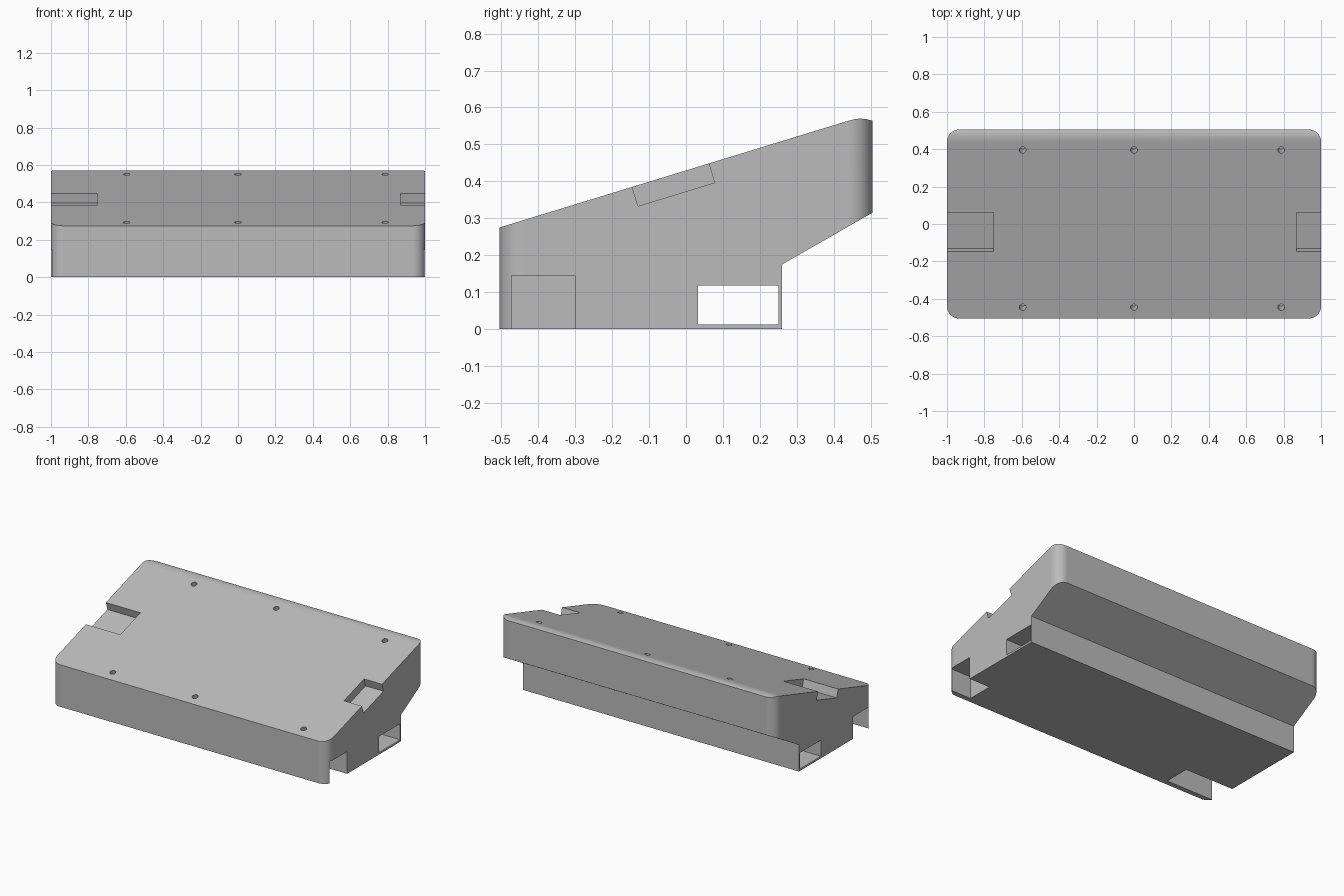
import bpy, bmesh, math
from mathutils import Matrix, Vector

cube = bpy.data.objects.get("Cube")
if cube:
    bpy.data.objects.remove(cube, do_unlink=True)

grey = bpy.data.materials.new("plain grey")
grey.use_nodes = True
COLOR = (0.5, 0.5, 0.5, 1)
grey.diffuse_color = COLOR
grey.node_tree.nodes["Principled BSDF"].inputs["Base Color"].default_value = COLOR

SLOPE = 0.306                      # rise of the sloping top
TILT = math.atan(SLOPE)


def top_z(y):
    return 0.275 + SLOPE * (y + 0.505)


def add_object(name, bm):
    bmesh.ops.recalc_face_normals(bm, faces=bm.faces[:])
    mesh = bpy.data.meshes.new(name)
    bm.to_mesh(mesh)
    bm.free()
    mesh.materials.append(grey)
    obj = bpy.data.objects.new(name, mesh)
    bpy.context.collection.objects.link(obj)
    return obj


def prism(name, points, direction):
    """Extrude a closed outline along a direction."""
    bm = bmesh.new()
    face = bm.faces.new([bm.verts.new(p) for p in points])
    ext = bmesh.ops.extrude_face_region(bm, geom=[face])
    moved = [v for v in ext["geom"] if isinstance(v, bmesh.types.BMVert)]
    bmesh.ops.translate(bm, verts=moved, vec=Vector(direction))
    return add_object(name, bm)


def side_prism(name, outline, x0, x1):
    return prism(name, [(x0, y, z) for y, z in outline], (x1 - x0, 0, 0))


def box_outline(y0, y1, z0, z1):
    return [(y0, z0), (y1, z0), (y1, z1), (y0, z1)]


def boolean(target, tool, operation="DIFFERENCE"):
    """Apply one cut and discard its cutter."""
    tool.hide_render = True
    mod = target.modifiers.new("cut", "BOOLEAN")
    mod.operation, mod.solver, mod.object = operation, "EXACT", tool
    bpy.ops.object.select_all(action="DESELECT")
    bpy.context.view_layer.objects.active = target
    target.select_set(True)
    bpy.ops.object.modifier_apply(modifier=mod.name)
    bpy.data.objects.remove(tool, do_unlink=True)


# Wedge body: side profile, oversized at the ends and trimmed below
profile = [(-0.6, 0), (-0.6, top_z(-0.6)), (0.44, top_z(0.44)),
           (0.455, 0.568), (0.47, 0.57), (0.487, 0.569), (0.505, 0.564),
           (0.55, 0.551), (0.55, 0.341), (0.26, 0.175), (0.26, 0)]
body = side_prism("wedge_body", profile, -1.1, 1.1)

# Rounded rectangular footprint
R, STEPS = 0.065, 12
footprint = []
for i, (sx, sy) in enumerate([(1, 1), (-1, 1), (-1, -1), (1, -1)]):
    for k in range(STEPS + 1):
        a = (i + k / STEPS) * math.pi / 2
        footprint.append((sx * (1 - R) + R * math.cos(a),
                          sy * (0.505 - R) + R * math.sin(a), -0.2))
boolean(body, prism("footprint_cutter", footprint, (0, 0, 1)), "INTERSECT")

# Cable tunnel along the whole back
boolean(body, side_prism("tunnel_cutter", box_outline(0.032, 0.25, 0.013, 0.118), -1.2, 1.2))

# Tilted pocket outline in the sloping top
across = Vector((math.cos(TILT), math.sin(TILT)))
up = Vector((-math.sin(TILT), math.cos(TILT)))
corner = Vector((-0.13, 0.333))
pocket = [corner, corner + across * 0.217,
          corner + across * 0.217 + up * 0.15, corner + up * 0.15]

# Each end: top pocket and lower front notch, deeper on the -x side
for side, pocket_x, notch_x in [(1, 0.87, 0.85), (-1, 0.75, 0.65)]:
    boolean(body, side_prism("pocket_cutter", pocket, side * pocket_x, side * 1.2))
    boolean(body, side_prism("notch_cutter", box_outline(-0.472, -0.3, -0.1, 0.145),
                             side * notch_x, side * 1.2))

# Screw holes square to the sloping top
for x in (-0.595, 0, 0.787):
    for y in (-0.445, 0.395):
        bm = bmesh.new()
        place = Matrix.Translation((x, y, top_z(y))) @ Matrix.Rotation(TILT, 4, "X")
        bmesh.ops.create_cone(bm, cap_ends=True, segments=24, radius1=0.018,
                              radius2=0.018, depth=0.16, matrix=place)
        boolean(body, add_object("screw_hole_cutter", bm))

# Smooth the curved strips, keep the broad faces flat
bpy.ops.object.shade_smooth_by_angle(angle=math.radians(30))
for poly in body.data.polygons:
    if poly.area > 0.1:
        poly.use_smooth = False
